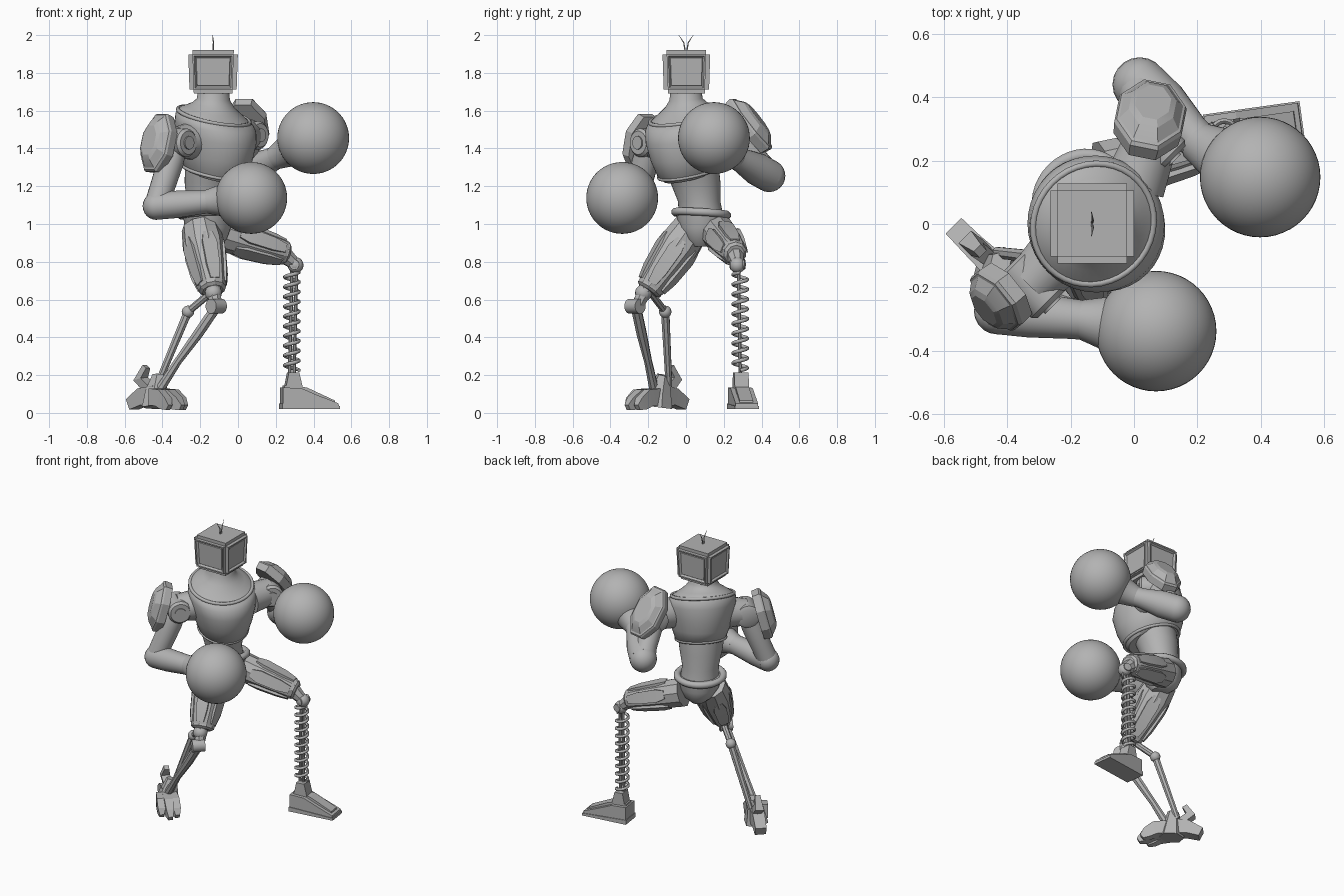
import bpy, bmesh, math
from math import sin, cos, pi, radians
from mathutils import Vector as V

cube = bpy.data.objects.get("Cube")
if cube:
    bpy.data.objects.remove(cube)

grey = bpy.data.materials.new("plain grey")
grey.use_nodes = True
tone = (0.45, 0.45, 0.45, 1)
grey.diffuse_color = tone
grey.node_tree.nodes["Principled BSDF"].inputs["Base Color"].default_value = tone

FWD = V((1, -1, 0)).normalized()    # direction the chest faces
SIDE = V((1, 1, 0)).normalized()    # the chest's left


def finish(name, bm, angle=35):
    bmesh.ops.recalc_face_normals(bm, faces=bm.faces)
    me = bpy.data.meshes.new(name)
    bm.to_mesh(me)
    bm.free()
    me.polygons.foreach_set("use_smooth", [angle > 0] * len(me.polygons))
    if angle:
        me.set_sharp_from_angle(angle=radians(angle))
    me.materials.append(grey)
    ob = bpy.data.objects.new(name, me)
    bpy.context.collection.objects.link(ob)


def skin(name, rings, angle=35, closed=False):
    """Bridge equal rings of points into a capped skin."""
    bm = bmesh.new()
    vs = [[bm.verts.new(p) for p in ring] for ring in rings]
    n = len(vs[0])
    for a, b in zip(vs, vs[1:] + (vs[:1] if closed else [])):
        for i in range(n):
            j = (i + 1) % n
            bm.faces.new((a[i], a[j], b[j], b[i]))
    if not closed:
        bm.faces.new(vs[0])
        bm.faces.new(vs[-1])
    finish(name, bm, angle)


def limb(name, pts, radii, sides=16, up=None, angle=35, closed=False):
    """Tube through pts; a radius is a number or a (across, up) pair."""
    pts = [V(p) for p in pts]
    span = pts[-1] - pts[0]
    if up is None:
        up = FWD if abs(span.z) > 0.7 * span.length else V((0, 0, 1))
    rings = []
    for k, p in enumerate(pts):
        if closed:
            t = pts[(k + 1) % len(pts)] - pts[k - 1]
        else:
            t = pts[min(k + 1, len(pts) - 1)] - pts[max(k - 1, 0)]
        x = t.cross(V(up)).normalized()
        y = x.cross(t).normalized()
        r = radii[k] if isinstance(radii, list) else radii
        rx, ry = r if isinstance(r, tuple) else (r, r)
        f = 1 / cos(pi / sides) if sides < 9 else 1
        turn = [2 * pi * (i + 0.5) / sides for i in range(sides)]
        rings.append([p + x * rx * f * cos(a) + y * ry * f * sin(a) for a in turn])
    skin(name, rings, angle, closed)


def ball(name, c, r, seg=16):
    bm = bmesh.new()
    bmesh.ops.create_uvsphere(bm, u_segments=seg, v_segments=seg // 2 + 2, radius=r)
    bmesh.ops.translate(bm, verts=bm.verts, vec=V(c))
    finish(name, bm, 60)


def loft(name, rows, seg=40):
    """Stacked ellipses: z, centre x, centre y, half width, half depth, forward droop."""
    rings = []
    for z, cx, cy, a, b, dip in rows:
        turn = [2 * pi * i / seg for i in range(seg)]
        rings.append([V((cx, cy, z - dip * sin(t))) + SIDE * a * cos(t) + FWD * b * sin(t)
                      for t in turn])
    skin(name, rings, 45)


def hoop(name, c, a, b, dip, r):
    pts = [V(c) + SIDE * a * cos(t) + FWD * b * sin(t) - V((0, 0, dip * sin(t)))
           for t in [2 * pi * i / 40 for i in range(40)]]
    limb(name, pts, r, 8, (0, 0, 1), 50, True)


# Torso: abdomen, chest shell with neck, trims and pelvis
loft("abdomen", [(1.04, -0.16, 0.08, 0.12, 0.115, 0), (1.12, -0.16, 0.07, 0.115, 0.11, 0),
                 (1.22, -0.15, 0.05, 0.135, 0.13, 0), (1.34, -0.13, 0.02, 0.15, 0.15, 0)])
loft("chest", [(1.26, -0.13, 0.02, 0.135, 0.145, 0.045), (1.285, -0.125, 0.02, 0.16, 0.18, 0.045),
               (1.36, -0.12, 0.01, 0.185, 0.208, 0.035), (1.45, -0.115, 0.0, 0.205, 0.222, 0.03),
               (1.52, -0.12, 0.0, 0.215, 0.217, 0.04), (1.555, -0.125, 0.0, 0.21, 0.2, 0.05),
               (1.582, -0.13, 0.0, 0.185, 0.172, 0.05), (1.605, -0.13, 0.0, 0.15, 0.14, 0.035),
               (1.63, -0.13, 0.0, 0.112, 0.11, 0.02), (1.66, -0.13, 0.0, 0.088, 0.088, 0.008),
               (1.72, -0.13, 0.0, 0.08, 0.08, 0)])
hoop("collar_trim", (-0.128, 0, 1.572), 0.196, 0.184, 0.052, 0.01)
hoop("chest_lower_trim", (-0.128, 0.02, 1.278), 0.155, 0.172, 0.045, 0.009)
hoop("belt", (-0.165, 0.08, 1.055), 0.145, 0.13, -0.012, 0.02)
loft("pelvis", [(0.88, -0.15, 0.09, 0.045, 0.06, 0), (0.92, -0.155, 0.09, 0.09, 0.1, 0),
                (0.98, -0.16, 0.085, 0.125, 0.12, 0), (1.06, -0.16, 0.08, 0.14, 0.125, 0)])

# Head: chamfered monitor, narrower below, with a stepped panel on each wall
HEAD = V((-0.132, 0.002, 1.805))
bm = bmesh.new()
bmesh.ops.create_cube(bm, size=1)
for v in bm.verts:
    taper = 1 if v.co.z > 0 else 0.94
    v.co = HEAD + V((v.co.x * 0.264 * taper, v.co.y * 0.254 * taper, v.co.z * 0.23))
bmesh.ops.bevel(bm, geom=bm.edges[:], offset=0.022, segments=2, affect='EDGES')
bm.normal_update()
for axis in (0, 1):
    for sign in (-1, 1):
        wall = max((f for f in bm.faces if f.normal[axis] * sign > 0.99),
                   key=lambda f: f.calc_area())
        for inset, depth in ((0.012, 0.0), (0.012, -0.012), (0.004, 0.004)):
            bmesh.ops.inset_individual(bm, faces=[wall], thickness=inset, depth=depth)
finish("monitor_head", bm, 25)
for s in (-1, 1):
    limb("antenna", [(-0.132, s * 0.004, 1.915), (-0.13, s * 0.012, 1.96),
                     (-0.134, s * 0.038, 2.0)], [0.004, 0.003, 0.001], 6, (1, 0, 0))


def pad(name, c, normal, w, h):
    """Eight-sided layered shoulder plate."""
    c, n = V(c), V(normal).normalized()
    steps = ((-0.045, 0.96), (0, 1.0), (0.012, 0.95), (0.015, 0.88), (0.045, 0.66), (0.055, 0.5))
    limb(name, [c + n * d for d, k in steps], [(w * k, h * k) for d, k in steps], 8,
         (0, 0, 1), 20)


def arm(side, shoulder, joint, elbow, wrist, glove, bulk):
    shoulder, joint, elbow, wrist, glove = map(V, (shoulder, joint, elbow, wrist, glove))
    # Shoulder barrel with a recessed cap, facing forward
    limb(side + "_shoulder_socket", [shoulder, joint], [0.1, 0.085], 20)
    limb(side + "_shoulder_barrel", [joint + FWD * d for d in (-0.09, -0.08, 0.075, 0.09, 0.09, 0.08)],
         [0.055, 0.075, 0.075, 0.062, 0.045, 0.045], 24)
    limb(side + "_shoulder_cap", [joint + FWD * 0.07, joint + FWD * 0.098], 0.035, 20)
    limb(side + "_upper_arm", [joint, joint.lerp(elbow, 0.3), joint.lerp(elbow, 0.7), elbow],
         [0.06, 0.07, 0.066, bulk * 0.9], 20)
    ball(side + "_elbow", elbow, bulk, 20)
    # Forearm flares into the round glove
    cuts = (0, 0.35, 0.8, 1)
    g = (glove - wrist).normalized()
    limb(side + "_forearm", [elbow.lerp(wrist, t) for t in cuts], [bulk, bulk, 0.064, 0.062], 24)
    limb(side + "_glove_cuff", [wrist - g * 0.03, wrist, wrist.lerp(glove, 0.25),
                                wrist.lerp(glove, 0.5), wrist.lerp(glove, 0.7)],
         [0.062, 0.07, 0.085, 0.12, 0.15], 32)
    ball(side + "_glove", glove, 0.19, 48)


arm("right", (-0.24, -0.1, 1.44), (-0.325, -0.19, 1.43), (-0.432, -0.275, 1.095),
    (-0.14, -0.305, 1.12), (0.07, -0.338, 1.138), 0.073)
arm("left", (0.0, 0.12, 1.46), (0.055, 0.265, 1.47), (0.018, 0.44, 1.255),
    (0.215, 0.25, 1.36), (0.398, 0.148, 1.455), 0.086)
pad("right_shoulder_pad", (-0.432, -0.24, 1.43), (-0.75, -0.6, 0.25), 0.108, 0.158)
pad("left_shoulder_pad", (0.052, 0.342, 1.53), (0.15, 0.75, 0.6), 0.108, 0.168)


def thigh(side, hip, knee, radii, plate_r):
    """Faceted thigh with raised strips running down it."""
    hip, knee = V(hip), V(knee)
    cuts = (0, 0.3, 0.6, 0.92, 1)
    limb(side + "_thigh", [hip.lerp(knee, t) for t in cuts], radii, 10, angle=20)
    axis = (knee - hip).normalized()
    x = axis.cross(V((0, 0, 1))).normalized()
    y = x.cross(axis)
    for k in range(5):
        a = 2 * pi * k / 5 + pi / 10
        out = x * cos(a) + y * sin(a)
        limb(side + "_thigh_plate", [hip.lerp(knee, t) + out * r for t, r in
                                     zip((0.25, 0.4, 0.75, 0.94), plate_r)],
             [(0.026, 0.008), (0.04, 0.01), (0.036, 0.01), (0.024, 0.008)], 4, out, 20)
    limb(side + "_knee_collar", [knee - axis * 0.03, knee, knee + axis * 0.012],
         [radii[-1] * 1.05, radii[-1] * 1.05, radii[-1] * 0.8], 10, angle=20)


thigh("right", (-0.2, 0.03, 0.98), (-0.135, -0.195, 0.655), [0.1, 0.113, 0.1, 0.08, 0.07],
      (0.1, 0.1, 0.086, 0.072))
thigh("left", (-0.1, 0.17, 0.955), (0.255, 0.26, 0.845), [0.095, 0.09, 0.084, 0.072, 0.06],
      (0.084, 0.083, 0.073, 0.064))

# Right knee and the two-rod shin
limb("right_knee_link", [(-0.135, -0.2, 0.68), (-0.115, -0.265, 0.55)], [0.04, 0.03], 8)
limb("right_knee_drum", [V((-0.115, -0.27, 0.565)) + SIDE * d for d in (-0.04, 0.04)], 0.04, 16)
ball("right_knee_ball", (-0.13, -0.225, 0.635), 0.045)
limb("front_shin_rod", [(-0.115, -0.265, 0.56), (-0.21, -0.235, 0.42), (-0.32, -0.2, 0.27),
                        (-0.41, -0.17, 0.13)], [0.026, 0.026, 0.02, 0.024], 8)
limb("rear_knee_rod", [(-0.14, -0.19, 0.64), (-0.265, -0.11, 0.535)], 0.018, 8)
ball("rear_rod_joint", (-0.265, -0.11, 0.535), 0.033)
limb("rear_shin_rod", [(-0.265, -0.11, 0.535), (-0.43, -0.09, 0.14)], [0.022, 0.017], 8)

# Right foot: ankle block, heel talon, spur and clawed toes
limb("right_ankle", [(-0.42, -0.12, 0.2), (-0.43, -0.14, 0.11), (-0.43, -0.15, 0.03)],
     [0.03, 0.055, 0.07], 6, angle=20)
limb("right_heel", [(-0.42, -0.15, 0.09), (-0.5, -0.075, 0.085), (-0.56, -0.015, 0.045)],
     [(0.045, 0.055), (0.038, 0.045), (0.035, 0.03)], 4, angle=20)
limb("right_heel_spur", [(-0.46, -0.1, 0.12), (-0.515, -0.06, 0.18), (-0.485, -0.085, 0.245)],
     [0.025, 0.028, 0.016], 4, angle=20)
for spread, reach in ((-0.065, 0.14), (-0.015, 0.19), (0.035, 0.165)):
    root = V((-0.42, -0.165, 0)) + SIDE * spread * 0.75
    tip = root + SIDE * spread * 0.2 + FWD * reach
    limb("right_toe", [root + V((0, 0, 0.085)), root.lerp(tip, 0.5) + V((0, 0, 0.08)),
                       root.lerp(tip, 0.8) + V((0, 0, 0.05)), tip + V((0, 0, 0.028))],
         [(0.026, 0.045), (0.027, 0.045), (0.024, 0.036), (0.014, 0.016)], 4, angle=20)

# Left knee, spring shin and its inner rods
ball("left_knee_ball", (0.305, 0.272, 0.782), 0.042)
limb("left_knee_fork", [(0.24, 0.258, 0.84), (0.305, 0.272, 0.785)], [0.045, 0.03], 8)
limb("left_knee_axle", [(0.298, 0.235, 0.785), (0.312, 0.312, 0.785)], 0.026, 12)
turns, per = 10, 16
limb("spring", [(0.285 + 0.038 * cos(2 * pi * i / per), 0.287 + 0.038 * sin(2 * pi * i / per),
                 0.225 + 0.52 * i / (turns * per)) for i in range(turns * per + 1)],
     0.0085, 6, (0, 0, 1), 60)
for s in (-1, 1):
    limb("spring_rod", [(0.285 + s * 0.012, 0.287, 0.2), (0.298 + s * 0.012, 0.278, 0.77)], 0.009, 8)

# Left foot: wedge with a stepped top and an ankle post
turn = radians(8)
along, across = V((cos(turn), sin(turn), 0)), V((-sin(turn), cos(turn), 0))
HEEL = V((0.23, 0.281, 0))


def wedge(name, outline, half):
    skin(name, [[HEEL + along * u + across * s * half + V((0, 0, z)) for u, z in outline]
                for s in (-1, 1)], 0)


wedge("left_foot", ((0, 0.025), (0.3, 0.02), (0.297, 0.05), (0.17, 0.1), (0.1, 0.13), (0, 0.135)), 0.06)
wedge("left_foot_ridge", ((0.01, 0.1), (0.285, 0.04), (0.28, 0.066), (0.13, 0.135), (0.01, 0.145)), 0.036)
wedge("left_foot_sole", ((-0.004, 0.02), (0.304, 0.02), (0.304, 0.036), (-0.004, 0.05)), 0.065)
wedge("left_ankle_post", ((0.018, 0.13), (0.11, 0.13), (0.09, 0.215), (0.035, 0.215)), 0.038)
